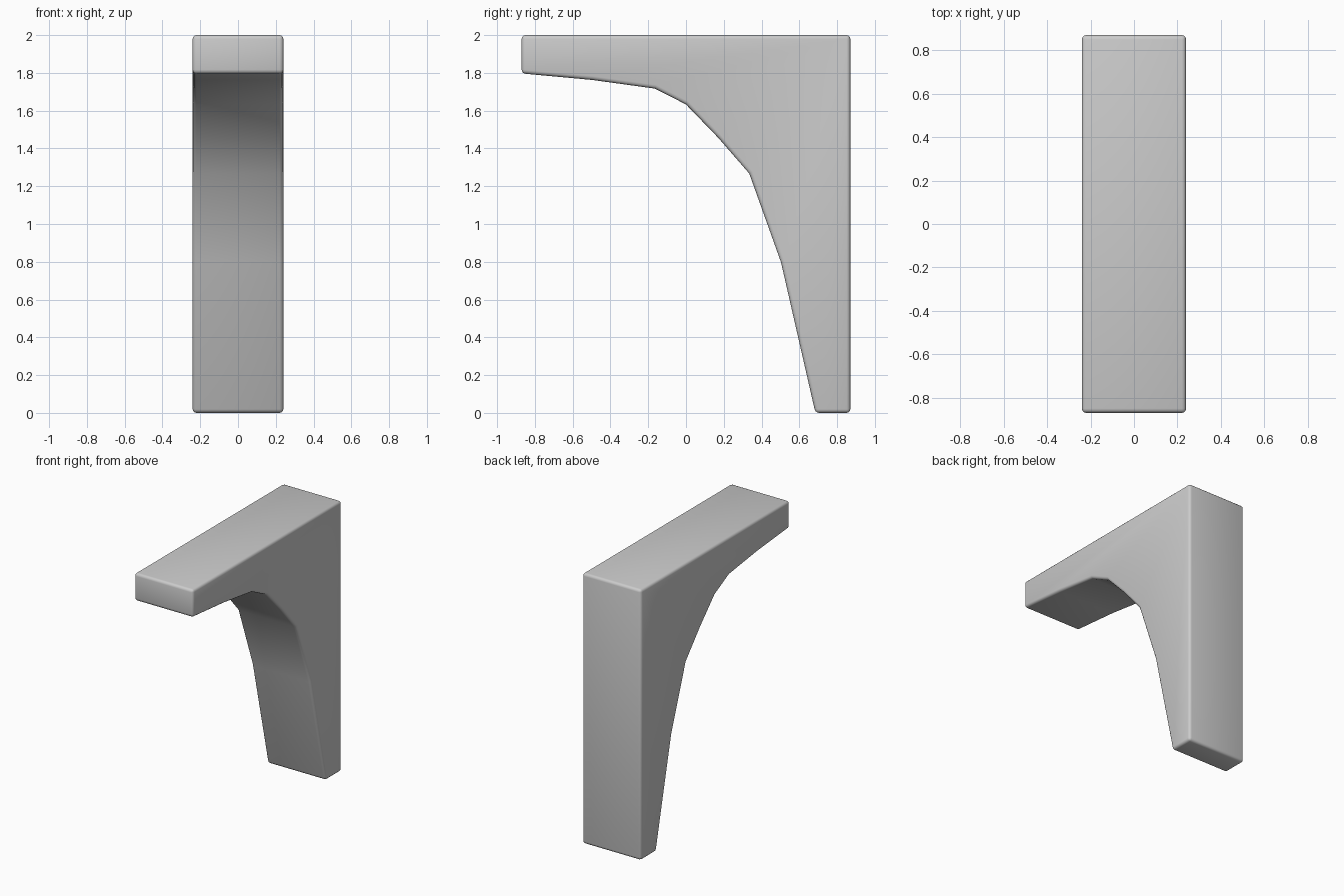
import bpy, bmesh

if "Cube" in bpy.data.objects:
    bpy.data.objects.remove(bpy.data.objects["Cube"])

# Side profile of the bracket as (y, z): square back and top, curved inner face
PROFILE = [(0.87, 0), (0.87, 2), (-0.87, 2), (-0.87, 1.797), (-0.5, 1.763),
           (-0.165, 1.717), (0, 1.633), (0.17, 1.457), (0.335, 1.267),
           (0.503, 0.797), (0.685, 0)]
HALF_WIDTH = 0.24

# Extrude the profile across x
bm = bmesh.new()
face = bm.faces.new([bm.verts.new((-HALF_WIDTH, y, z)) for y, z in PROFILE])
ext = bmesh.ops.extrude_face_region(bm, geom=[face])
new_verts = [g for g in ext["geom"] if isinstance(g, bmesh.types.BMVert)]
bmesh.ops.translate(bm, verts=new_verts, vec=(2 * HALF_WIDTH, 0, 0))
bmesh.ops.recalc_face_normals(bm, faces=bm.faces)
mesh = bpy.data.meshes.new("bracket")
bm.to_mesh(mesh)
bm.free()
bracket = bpy.data.objects.new("bracket", mesh)
bpy.context.collection.objects.link(bracket)

# Softly rounded outer edges; the shallow bends of the arch stay unbevelled
bevel = bracket.modifiers.new("rounded_edges", "BEVEL")
bevel.width = 0.02
bevel.segments = 3
bevel.limit_method = "ANGLE"
bevel.angle_limit = 0.7

# Smooth shading
bpy.context.view_layer.objects.active = bracket
bracket.select_set(True)
bpy.ops.object.modifier_apply(modifier=bevel.name)
bpy.ops.object.shade_smooth_by_angle(angle=0.6)
